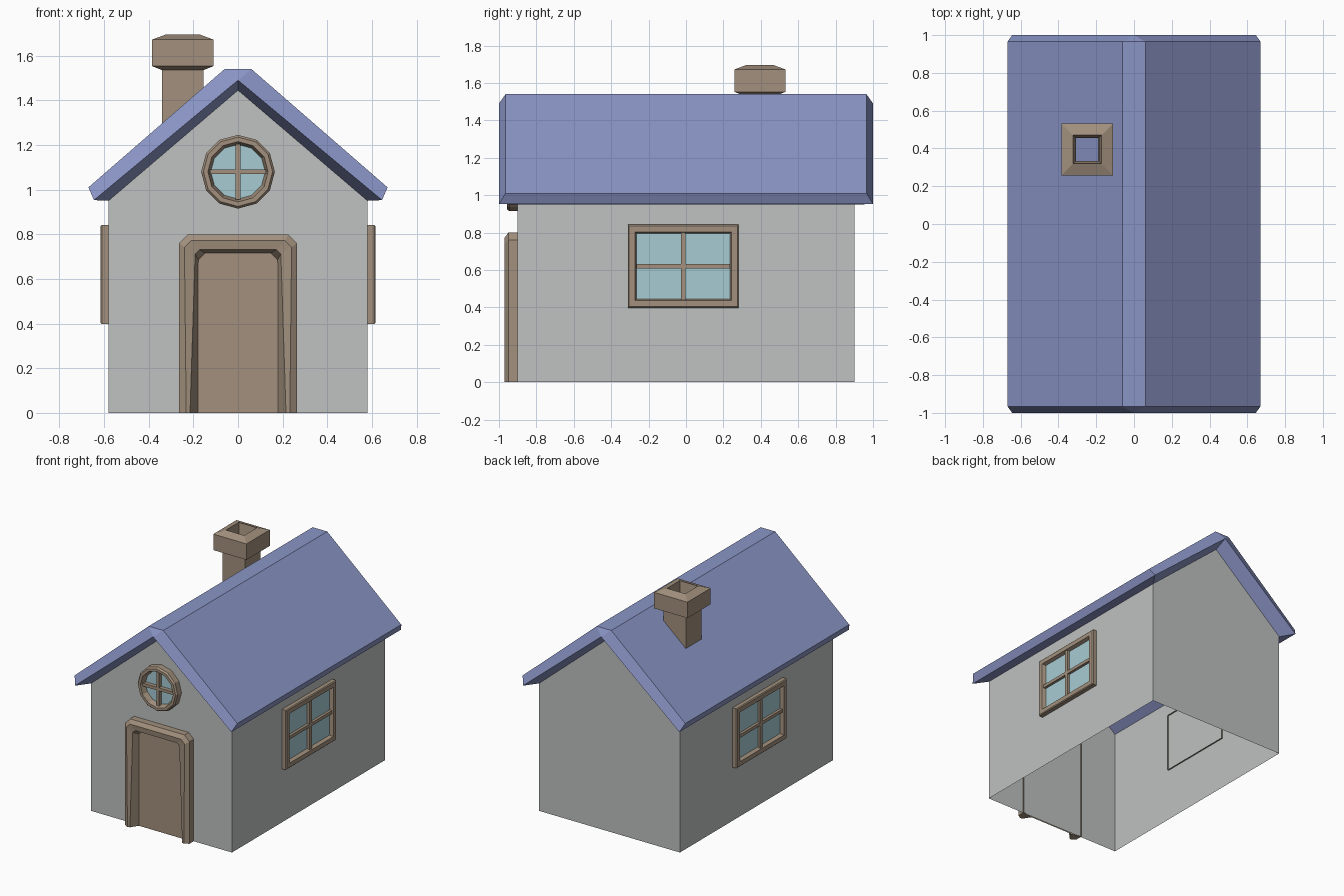
import bpy, bmesh, math
from mathutils import Vector

if "Cube" in bpy.data.objects:
    bpy.data.objects.remove(bpy.data.objects["Cube"])


def material(name, rgb):
    m = bpy.data.materials.new(name)
    m.diffuse_color = (*rgb, 1)
    m.use_nodes = True
    m.node_tree.nodes["Principled BSDF"].inputs["Base Color"].default_value = m.diffuse_color
    return m


WALL = material("grey plaster", (0.52, 0.54, 0.53))
ROOF = material("blue roof", (0.255, 0.30, 0.56))
WOOD = material("brown trim", (0.36, 0.28, 0.205))
GLASS = material("pale blue glass", (0.38, 0.60, 0.65))


def make(name, bm, mat):
    bmesh.ops.remove_doubles(bm, verts=bm.verts, dist=1e-4)
    bmesh.ops.recalc_face_normals(bm, faces=bm.faces)
    me = bpy.data.meshes.new(name)
    bm.to_mesh(me)
    bm.free()
    me.materials.append(mat)
    ob = bpy.data.objects.new(name, me)
    bpy.context.collection.objects.link(ob)
    return ob


def face(bm, pts):
    bm.faces.new([bm.verts.new(p) for p in pts])


def loft(bm, loops, ring=True, close=False):
    """Quads between neighbouring loops; collapsed quads become triangles."""
    pairs = list(zip(loops, loops[1:])) + ([(loops[-1], loops[0])] if close else [])
    for a, b in pairs:
        n = len(a)
        for i in range(n if ring else n - 1):
            j = (i + 1) % n
            pts = []
            for p in (a[i], a[j], b[j], b[i]):
                if p not in pts:
                    pts.append(p)
            if len(pts) > 2:
                face(bm, pts)


def box(bm, lo, hi):
    rect = lambda z: [(lo[0], lo[1], z), (hi[0], lo[1], z), (hi[0], hi[1], z), (lo[0], hi[1], z)]
    loft(bm, [rect(lo[2]), rect(hi[2])])
    face(bm, rect(lo[2]))
    face(bm, rect(hi[2]))


# Walls: thin open shell with two gable ends
bm = bmesh.new()
gable = lambda y: [(-.58, y, 0), (-.58, y, .95), (0, y, 1.445), (.58, y, .95), (.58, y, 0)]
f, b = gable(-.9), gable(.9)
face(bm, f)
face(bm, b[::-1])
for i in (0, 3):
    face(bm, [f[i], b[i], b[i + 1], f[i + 1]])
make("walls", bm, WALL)


# Roof: slab with bevelled gable edges and slanted underside
def strip(eave_x, eave_z, top_x, top_z, y):
    return [(-eave_x, y, eave_z), (-top_x, y, top_z), (top_x, y, top_z), (eave_x, y, eave_z)]


bm = bmesh.new()
inner, rim, outer = (.58, .95, 0.0, 1.445), (.645, .953, 0.0, 1.49), (.67, 1.01, .06, 1.54)
loops = [strip(*inner, -.9), strip(*rim, -1), strip(*outer, -.965),
         strip(*outer, .965), strip(*rim, 1), strip(*inner, .9)]
loft(bm, loops, ring=False, close=True)
for e in (0, 3):
    for k in (0, 1):  # soffit and fascia
        face(bm, [loops[k][e], loops[k + 1][e], loops[4 - k][e], loops[5 - k][e]])
make("roof", bm, ROOF)

# Chimney: hollow square shaft with a flared cap
bm = bmesh.new()
square = lambda h, z, k=1.0: [(-.2475 + sx * h, .395 + sy * h * k, z)
                              for sx, sy in ((-1, -1), (1, -1), (1, 1), (-1, 1))]
loft(bm, [square(.092, 1.2), square(.092, 1.535), square(.137, 1.553), square(.137, 1.672),
          square(.075, 1.695), square(.062, 1.6), square(.06, 1.3)])
make("chimney", bm, WOOD)


# Door: panel inside a bevelled frame
def arch(low, half, top, c, y):
    right = [(half - c, y, top), (half, y, top - c), (low, y, 0)]
    return [(-x, yy, z) for x, yy, z in reversed(right)] + right


bm = bmesh.new()
frame = [arch(.265, .265, .80, .04, -.89), arch(.265, .265, .80, .04, -.95),
         arch(.232, .24, .772, .03, -.97), arch(.215, .192, .732, .02, -.965),
         arch(.18, .178, .715, .03, -.91)]
loft(bm, frame, ring=False)
for e in (0, 5):  # frame feet
    face(bm, [loop[e] for loop in frame])
make("door_frame", bm, WOOD)
bm = bmesh.new()
face(bm, arch(.18, .178, .715, .03, -.91))
make("door", bm, WOOD)

# Round gable window
circle = lambda r, y: [(r * math.cos(i * math.pi / 6), y, 1.08 + r * math.sin(i * math.pi / 6))
                       for i in range(12)]
bm = bmesh.new()
loft(bm, [circle(.165, -.89), circle(.165, -.945), circle(.155, -.957),
          circle(.135, -.957), circle(.122, -.915)])
box(bm, (-.011, -.945, .955), (.011, -.91, 1.205))
box(bm, (-.125, -.945, 1.069), (.125, -.91, 1.091))
make("round_window_frame", bm, WOOD)
bm = bmesh.new()
face(bm, circle(.125, -.915))
make("round_window_glass", bm, GLASS)

# Side windows, mirrored left and right
for side, s in (("right", 1), ("left", -1)):
    pane = lambda inset, x: [(s * x, -.015 + sy * (.296 - inset), .62 + sz * (.222 - inset))
                             for sy, sz in ((-1, -1), (1, -1), (1, 1), (-1, 1))]
    bm = bmesh.new()
    loft(bm, [pane(0, .57), pane(0, .61), pane(.006, .616), pane(.038, .616), pane(.047, .59)])
    x0, x1 = sorted((s * .585, s * .61))
    box(bm, (x0, -.028, .44), (x1, -.002, .80))
    box(bm, (x0, -.265, .608), (x1, .235, .632))
    make(side + "_window_frame", bm, WOOD)
    bm = bmesh.new()
    face(bm, pane(.045, .59))
    make(side + "_window_glass", bm, GLASS)
